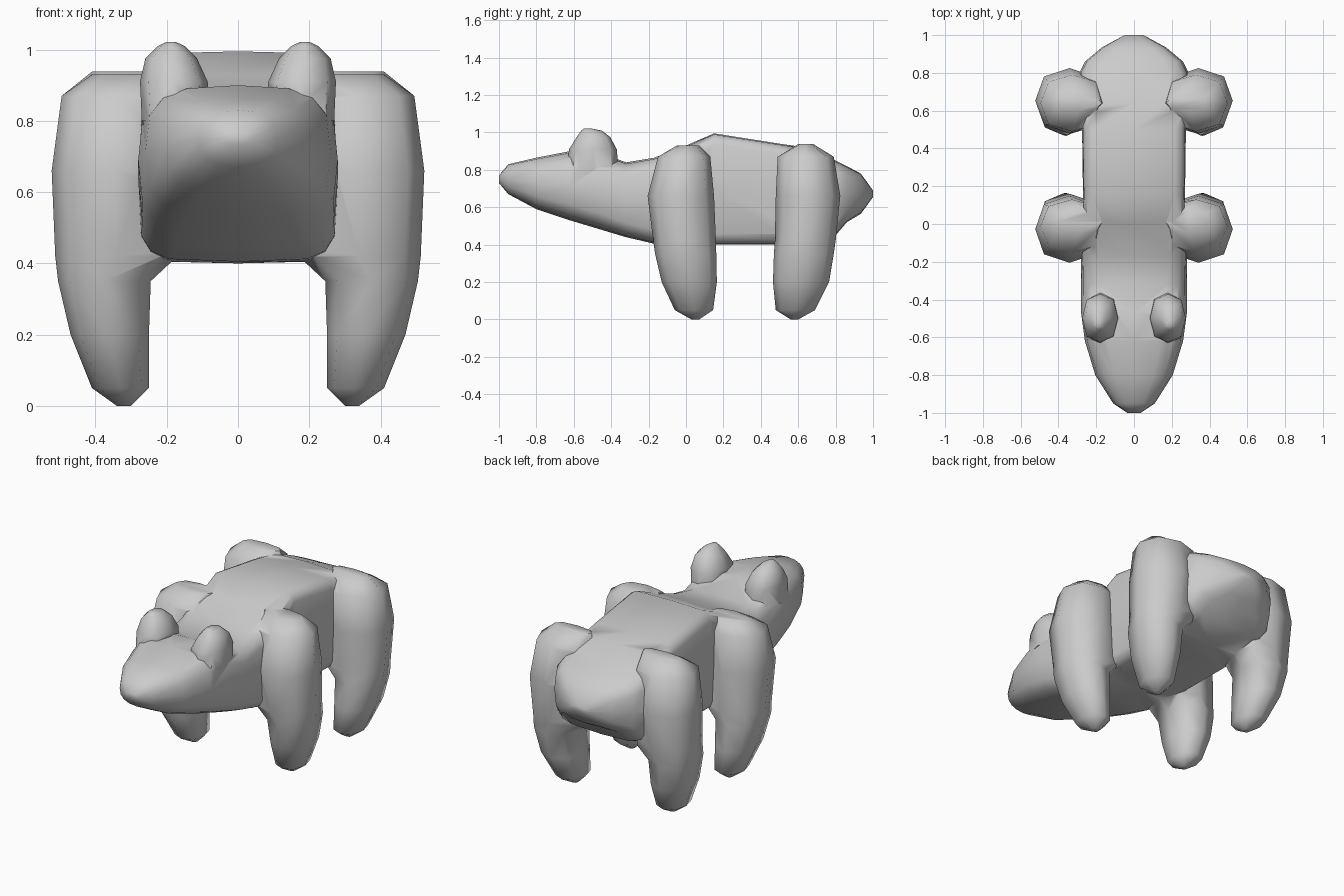
import bpy, bmesh, math


def power(v, p):
    return math.copysign(abs(v) ** p, v)


def loft(name, rings):
    """Skin a list of equal point loops and cap both ends."""
    bm = bmesh.new()
    loops = [[bm.verts.new(p) for p in ring] for ring in rings]
    n = len(loops[0])
    for a, b in zip(loops, loops[1:]):
        for i in range(n):
            j = (i + 1) % n
            bm.faces.new((a[i], a[j], b[j], b[i]))
    bm.faces.new(loops[0][::-1])
    bm.faces.new(loops[-1])
    bmesh.ops.recalc_face_normals(bm, faces=bm.faces)
    me = bpy.data.meshes.new(name)
    bm.to_mesh(me)
    bm.free()
    ob = bpy.data.objects.new(name, me)
    bpy.context.collection.objects.link(ob)
    return ob


def body_ring(y, w, z0, z1, n):
    """Rounded cross-section across the body at y; n sets the boxiness."""
    pts = []
    for k in range(16):
        t = math.tau * k / 16
        pts.append((w * power(math.cos(t), 2 / n), y,
                    (z0 + z1) / 2 + (z1 - z0) / 2 * power(math.sin(t), 2 / n)))
    return pts


def limb_ring(side, z, x0, x1, y0, y1):
    """Eight-sided horizontal ring for a leg or an ear."""
    pts = []
    for k in range(8):
        t = math.tau * k / 8
        pts.append((side * ((x0 + x1) / 2 + (x1 - x0) / 2 * power(math.cos(t), 0.85)),
                    (y0 + y1) / 2 + (y1 - y0) / 2 * power(math.sin(t), 0.85), z))
    return pts


# Head, trunk and rump: y, half width, bottom, top, boxiness
body = loft("animal_body", [body_ring(*s) for s in [
    (-1.00, 0.035, 0.73, 0.77, 2),
    (-0.95, 0.11, 0.67, 0.83, 2.4),
    (-0.80, 0.205, 0.59, 0.865, 2.8),
    (-0.62, 0.26, 0.53, 0.90, 3.2),
    (-0.47, 0.28, 0.485, 0.895, 3.6),
    (-0.32, 0.28, 0.44, 0.84, 4),
    (-0.17, 0.28, 0.405, 0.865, 5),
    (0.00, 0.275, 0.40, 0.93, 7),
    (0.15, 0.27, 0.40, 0.995, 9),
    (0.50, 0.275, 0.40, 0.94, 8),
    (0.64, 0.28, 0.40, 0.92, 6),
    (0.80, 0.29, 0.45, 0.85, 4.5),
    (0.86, 0.26, 0.52, 0.82, 4),
    (0.935, 0.17, 0.565, 0.78, 3),
    (1.00, 0.05, 0.655, 0.69, 2),
]])

# Legs: z, inner x, outer x, back and front limits in y
front_leg = [
    (0.00, 0.30, 0.34, 0.03, 0.07),
    (0.05, 0.25, 0.41, -0.06, 0.145),
    (0.20, 0.25, 0.47, -0.13, 0.165),
    (0.35, 0.245, 0.505, -0.165, 0.162),
    (0.42, 0.17, 0.513, -0.175, 0.16),
    (0.66, 0.16, 0.523, -0.205, 0.15),
    (0.87, 0.16, 0.495, -0.15, 0.13),
    (0.93, 0.17, 0.41, -0.05, 0.07),
]
rear_leg = [
    (0.00, 0.30, 0.34, 0.56, 0.60),
    (0.05, 0.25, 0.41, 0.48, 0.69),
    (0.20, 0.25, 0.47, 0.465, 0.765),
    (0.35, 0.245, 0.505, 0.47, 0.79),
    (0.42, 0.17, 0.513, 0.475, 0.80),
    (0.66, 0.16, 0.523, 0.48, 0.825),
    (0.87, 0.16, 0.495, 0.49, 0.79),
    (0.938, 0.17, 0.41, 0.60, 0.68),
]
# Ears
ear = [
    (0.80, 0.08, 0.27, -0.64, -0.36),
    (0.91, 0.085, 0.275, -0.625, -0.37),
    (0.975, 0.115, 0.26, -0.585, -0.405),
    (1.01, 0.15, 0.225, -0.56, -0.45),
    (1.022, 0.175, 0.20, -0.545, -0.51),
]
parts = []
for side in (-1, 1):
    for name, rows in (("front_leg", front_leg), ("rear_leg", rear_leg), ("ear", ear)):
        parts.append(loft(name, [limb_ring(side, *r) for r in rows]))

# Fuse everything into one smooth skin
bpy.context.view_layer.objects.active = body
body.select_set(True)
for p in parts:
    mod = body.modifiers.new("fuse", "BOOLEAN")
    mod.operation = "UNION"
    mod.solver = "EXACT"
    mod.object = p
    bpy.ops.object.modifier_apply(modifier=mod.name)
    bpy.data.objects.remove(p, do_unlink=True)
bpy.ops.object.shade_smooth_by_angle(angle=math.radians(55))
